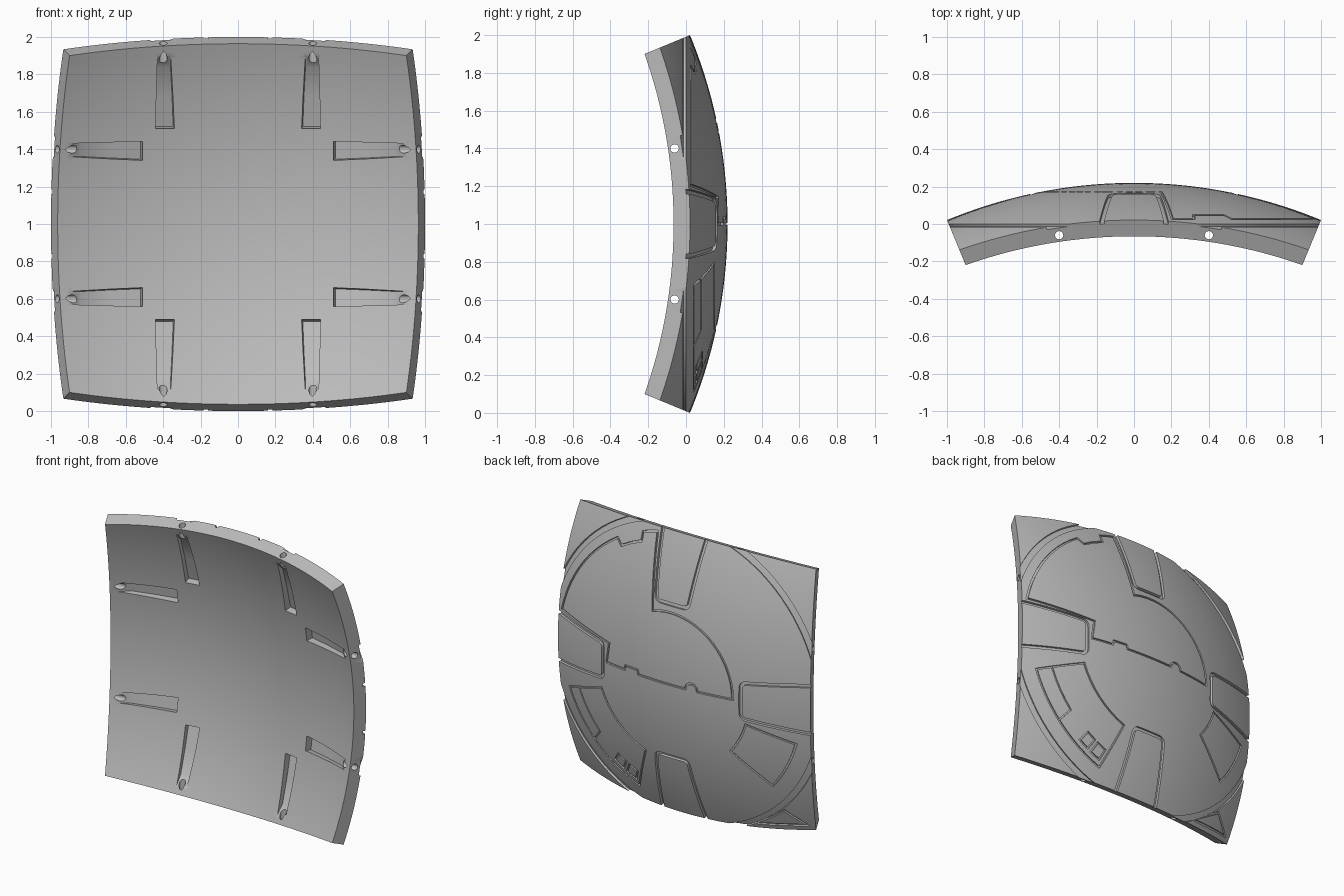
import bpy, bmesh
from math import sin, cos, radians, sqrt, pi
from mathutils import Vector

R_OUT, R_IN, Y_C = 2.613, 2.519, -2.393    # shell radii and sphere centre
SLOPE = 0.4142                             # side planes pass through the centre

if "Cube" in bpy.data.objects:
    bpy.data.objects.remove(bpy.data.objects["Cube"])

grey = bpy.data.materials.new("plain grey")
grey.use_nodes = True
grey.diffuse_color = (0.5, 0.5, 0.5, 1)
grey.node_tree.nodes["Principled BSDF"].inputs["Base Color"].default_value = (0.5, 0.5, 0.5, 1)


def shell_point(direction, radius):
    p = direction.normalized() * radius
    return Vector((p.x, p.y + Y_C, p.z + 1))


def direction(p, radius):
    return Vector((p.x, sqrt(radius ** 2 - p.x ** 2 - p.y ** 2), p.y))


def finish(name, bm):
    bmesh.ops.recalc_face_normals(bm, faces=bm.faces)
    mesh = bpy.data.meshes.new(name)
    bm.to_mesh(mesh)
    bm.free()
    mesh.materials.append(grey)
    ob = bpy.data.objects.new(name, mesh)
    bpy.context.collection.objects.link(ob)
    return ob


# Curved square shell with radial side walls
def make_panel(n=48):
    bm = bmesh.new()
    layers = []
    for radius in (R_OUT, R_IN):
        layers.append([[bm.verts.new(shell_point(Vector(
            (SLOPE * (2 * i / n - 1), 1, SLOPE * (2 * j / n - 1))), radius))
            for j in range(n + 1)] for i in range(n + 1)])
    for g in layers:
        for i in range(n):
            for j in range(n):
                bm.faces.new((g[i][j], g[i + 1][j], g[i + 1][j + 1], g[i][j + 1]))
    a, b = layers
    for k in range(n):
        for e in (0, n):
            bm.faces.new((a[e][k], a[e][k + 1], b[e][k + 1], b[e][k]))
            bm.faces.new((a[k][e], a[k + 1][e], b[k + 1][e], b[k][e]))
    return finish("curved_panel", bm)


# Loft a rectangular section through (left, right, low, high) stations
def loft(name, stations, surface, closed=False):
    bm = bmesh.new()
    rings = []
    for left, right, low, high in stations:
        rings.append([bm.verts.new(shell_point(direction(p, surface), rad))
                      for p, rad in ((left, low), (right, low), (right, high), (left, high))])
    count = len(rings)
    for i in range(count if closed else count - 1):
        a, b = rings[i], rings[(i + 1) % count]
        for k in range(4):
            m = (k + 1) % 4
            bm.faces.new((a[k], a[m], b[m], b[k]))
    if not closed:
        bm.faces.new(rings[0])
        bm.faces.new(rings[-1])
    return finish(name, bm)


def groove(name, points, width, depth, closed=False):
    pts = [Vector(p) for p in points]
    # add points on long stretches so the groove follows the curvature
    dense = []
    for i, p in enumerate(pts):
        dense.append(p)
        if closed or i < len(pts) - 1:
            q = pts[(i + 1) % len(pts)]
            steps = int((q - p).length / 0.08) + 1
            dense += [p.lerp(q, s / steps) for s in range(1, steps)]
    n = len(dense)
    stations = []
    for i, p in enumerate(dense):
        before = dense[i - 1] if closed or i else None
        after = dense[(i + 1) % n] if closed or i < n - 1 else None
        d1 = (p - before).normalized() if before else (after - p).normalized()
        d2 = (after - p).normalized() if after else d1
        n1, n2 = Vector((-d1.y, d1.x)), Vector((-d2.y, d2.x))
        m = (n1 + n2).normalized()
        m *= width / 2 / max(m.dot(n1), 0.5)
        stations.append((p + m, p - m, R_OUT - depth, R_OUT + 0.03))
    return loft(name, stations, R_OUT, closed)


def arc(r, start, end, cx=0, cz=0):
    steps = max(2, int(abs(end - start) * (r + 0.3) / 5))
    angles = [radians(start + (end - start) * k / steps) for k in range(steps + 1)]
    return [(cx + r * cos(a), cz + r * sin(a)) for a in angles]


def turned(p, quarter):
    x, z = p
    for _ in range(quarter):
        x, z = -z, x
    return Vector((x, z))


cutters = []

# Circular channel that sets off the four corners
cutters.append(groove("ring_channel", arc(1.07, 0, 360)[:-1], 0.04, 0.014, True))

# Rounded tab outline at the middle of each side
tab = [(-0.175, 1.03)] + arc(0.04, 195, 270, -0.09, 0.585) \
    + arc(0.04, 270, 345, 0.09, 0.585) + [(0.175, 1.03)]
for q in range(4):
    cutters.append(groove("tab_groove", [turned(p, q) for p in tab], 0.024, 0.018))

# Large stepped outline across the middle
outline = arc(0.49, 180, 73) + [(0.205, 0.963)] + arc(0.985, 76, 71) + arc(0.93, 70, 59) \
    + arc(0.985, 58, 12) + [(0.49, 0.14), (0.51, 0), (0.35, 0), (0.34, 0.03), (0.24, 0.03),
                            (0.23, 0)] + arc(0.045, 0, 180, -0.19, 0)
cutters.append(groove("centre_outline", outline, 0.013, 0.012, True))


# Sector-shaped hatch outlines in the lower half
def sector(name, r0, r1, a0, a1):
    cutters.append(groove(name, arc(r0, a0, a1) + arc(r1, a1, a0), 0.012, 0.012, True))


sector("small_hatch", 0.6, 0.94, 196, 220)
sector("large_hatch", 0.6, 0.95, 291, 340)
cutters.append(groove("hatch_strip", [(0.8, -0.288)] + arc(0.84, 339, 318)
                      + arc(0.95, 317, 316), 0.01, 0.01))
for a in (293, 300):
    sector("hatch_square", 0.83, 0.91, a, a + 5)

# Triangular outline in one lower corner
cutters.append(groove("corner_triangle", [(-0.53, -0.945), (-0.765, -0.8), (-0.89, -0.9)],
                      0.014, 0.012, True))

# Tapered pockets on the inner face, and bolt holes through the side walls
POCKET = ((0.51, 0.39, 0.05, 0.05), (0.67, 0.392, 0.045, 0.042),
          (0.83, 0.394, 0.038, 0.034), (0.905, 0.396, 0.035, -0.004))
for q in range(4):
    for side in (-1, 1):
        stations = [(turned((side * c - w, t), q), turned((side * c + w, t), q),
                     R_IN - 0.06, R_IN + depth) for t, c, w, depth in POCKET]
        cutters.append(loft("bolt_pocket", stations, R_IN))
        spot = turned((side * 0.4, 0.93), q)
        bpy.ops.mesh.primitive_cylinder_add(
            vertices=20, radius=0.022, depth=0.3, location=(spot.x, -0.06, spot.y + 1),
            rotation=(0, pi / 2 * (q % 2), 0))
        cutters.append(bpy.context.object)

# Carve everything, then shade smooth with sharp edges kept
panel = make_panel()
bpy.ops.object.select_all(action='DESELECT')
bpy.context.view_layer.objects.active = panel
panel.select_set(True)
for cutter in cutters:
    cutter.hide_render = True
    mod = panel.modifiers.new("carve", 'BOOLEAN')
    mod.operation = 'DIFFERENCE'
    mod.solver = 'EXACT'
    mod.object = cutter
    bpy.ops.object.modifier_apply(modifier=mod.name)
    bpy.data.objects.remove(cutter)
bpy.ops.object.shade_smooth_by_angle(angle=radians(30))
